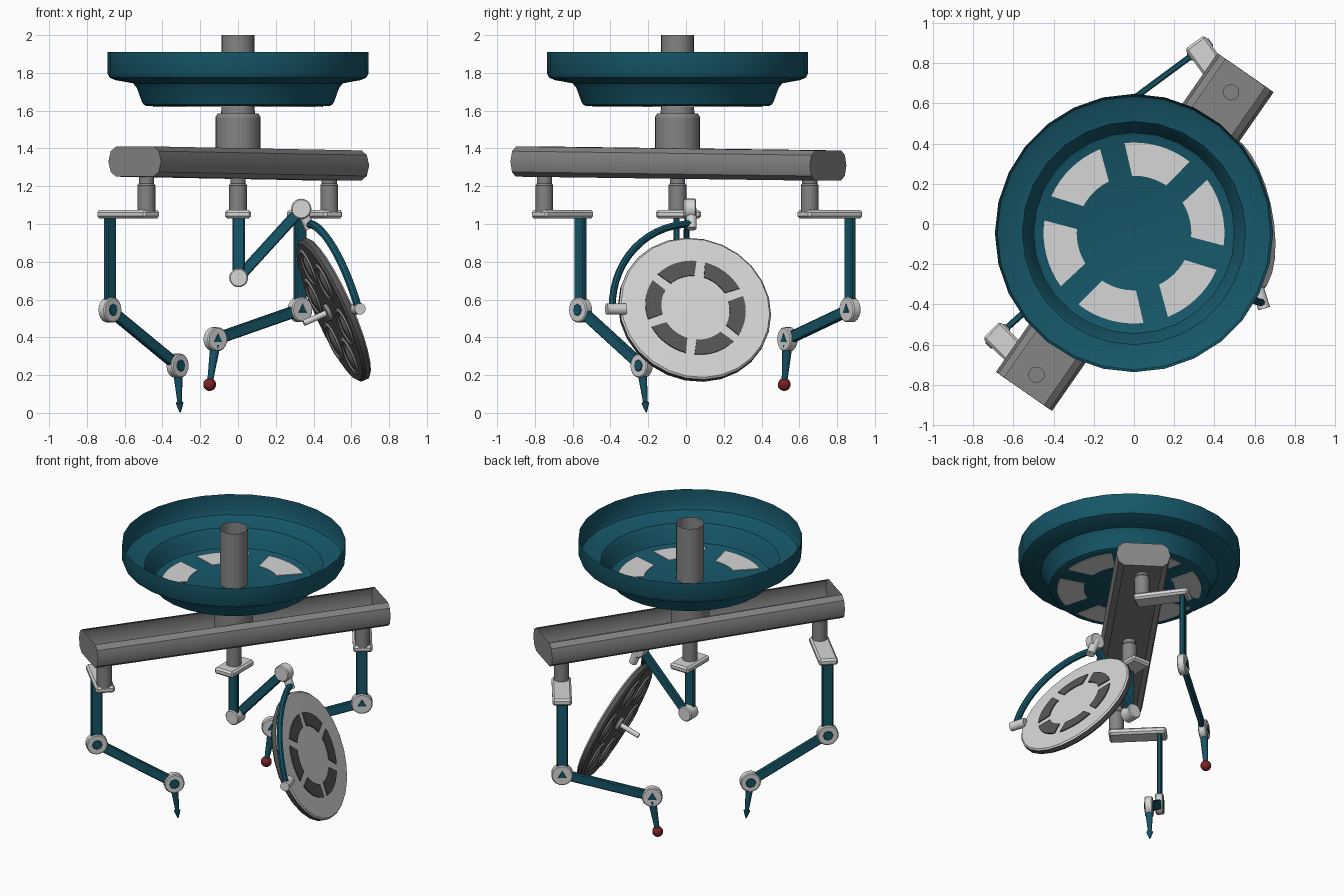
import bpy, bmesh, math
from mathutils import Vector as V, Matrix

if "Cube" in bpy.data.objects:
    bpy.data.objects.remove(bpy.data.objects["Cube"])

def mat(name, r, g, b):
    m = bpy.data.materials.new(name)
    m.diffuse_color = (r, g, b, 1)
    m.use_nodes = True
    m.node_tree.nodes["Principled BSDF"].inputs["Base Color"].default_value = m.diffuse_color
    return m

TEAL = mat("teal", 0.008, 0.095, 0.14)
LIGHT = mat("light grey", 0.66, 0.67, 0.66)
GREY = mat("mid grey", 0.23, 0.23, 0.23)
DARK = mat("dark grey", 0.09, 0.09, 0.09)
RED = mat("dark red", 0.20, 0.015, 0.02)

def finish(name, bm, m, mx=None):
    bmesh.ops.recalc_face_normals(bm, faces=bm.faces)
    me = bpy.data.meshes.new(name)
    bm.to_mesh(me)
    bm.free()
    me.materials.append(m)
    ob = bpy.data.objects.new(name, me)
    if mx:
        ob.matrix_world = mx
    bpy.context.collection.objects.link(ob)
    return ob

def frame(o, z, x=(0, 0, 1)):
    """Matrix at o with local z along z and local x near the hint."""
    z, x = V(z).normalized(), V(x)
    if abs(z.dot(x.normalized())) > 0.98:
        x = V((1, 0, 0))
    y = z.cross(x).normalized()
    x = y.cross(z)
    return Matrix.Translation(V(o)) @ Matrix((x, y, z)).transposed().to_4x4()

def lathe(name, prof, m, mx, n=24):
    """Spin (radius, z) points round local z; radius 0 closes the end."""
    bm = bmesh.new()
    rings = []
    for r, z in prof:
        k = 1 if r == 0 else n
        rings.append([bm.verts.new((r * math.cos(2 * math.pi * i / n),
                                    r * math.sin(2 * math.pi * i / n), z)) for i in range(k)])
    for a, b in zip(rings, rings[1:]):
        for i in range(n):
            j = (i + 1) % n
            q = [a[i % len(a)], a[j % len(a)], b[j % len(b)], b[i % len(b)]]
            bm.faces.new(list(dict.fromkeys(q)))
    return finish(name, bm, m, mx)

def rod(name, p, q, r0, r1, m, n=16):
    p, q = V(p), V(q)
    h = (q - p).length
    return lathe(name, [(0, 0), (r0, 0), (r1, h), (0, h)], m, frame(p, q - p), n)

def beam(name, p, q, width, thick, axis, m, bevel=0.006):
    """Bevelled box from p to q, its thickness along axis."""
    p, q = V(p), V(q)
    bm = bmesh.new()
    bmesh.ops.create_cube(bm, size=1)
    bmesh.ops.scale(bm, vec=(thick, width, (q - p).length), verts=bm.verts)
    bmesh.ops.bevel(bm, geom=bm.edges[:], offset=bevel, segments=1, affect='EDGES')
    return finish(name, bm, m, frame((p + q) / 2, q - p, axis))

def windows(name, r0, r1, start, half0, half1, m, mx):
    """Six thin ring-sector plates."""
    bm = bmesh.new()
    for k in range(6):
        c, cols = start + 60 * k, []
        for i in range(9):
            t = i / 4 - 1
            pts = []
            for r, h in ((r0, half0), (r1, half1)):
                a = math.radians(c + t * h)
                pts += [bm.verts.new((r * math.cos(a), r * math.sin(a), z)) for z in (-.0045, .0045)]
            cols.append([pts[0], pts[1], pts[3], pts[2]])
        for a, b in zip(cols, cols[1:]):
            for i in range(4):
                j = (i + 1) % 4
                bm.faces.new((a[i], a[j], b[j], b[i]))
        bm.faces.new(cols[0])
        bm.faces.new(cols[-1])
    return finish(name, bm, m, mx)

HUB = Matrix.Translation((0, -0.045, 0))

# ceiling bowl, its windows and the central pole
lathe("ceiling_bowl", [(.692, 1.91), (.692, 1.80), (.68, 1.775), (.65, 1.762), (.555, 1.745),
                       (.535, 1.72), (.51, 1.65), (.50, 1.632), (.485, 1.625), (0, 1.625)], TEAL, HUB, 28)
windows("bowl_windows", .285, .45, 14, 18, 22, LIGHT, HUB @ Matrix.Translation((0, 0, 1.625)))
lathe("ceiling_pole", [(.087, 2.0), (.087, 1.57)], GREY, HUB)
lathe("pole_socket", [(.087, 1.62), (.09, 1.585), (.107, 1.585), (.12, 1.565), (.12, 1.30), (0, 1.30)], GREY, HUB)

# open-topped cross beam
bm = bmesh.new()
prof = [(-.12, .08), (-.155, .055), (-.17, 0), (-.155, -.055), (-.12, -.08)]
prof += [(-x, z) for x, z in reversed(prof)]
ends = [[bm.verts.new((s * .965, y, z)) for y, z in prof] for s in (-1, 1)]
for i in range(len(prof) - 1):
    bm.faces.new((ends[0][i], ends[0][i + 1], ends[1][i + 1], ends[1][i]))
for e in ends:
    bm.faces.new(e)
finish("cross_beam", bm, GREY, Matrix.Translation((.004, -.04, 1.32)) @
       Matrix.Rotation(math.radians(55.2), 4, 'Z') @ Matrix.Rotation(.011, 4, 'Y'))

# three swivel stubs under the beam
STUBS = [("left", -.485, -.75), ("centre", 0, -.045), ("right", .483, .655)]
for n, x, y in STUBS:
    lathe(n + "_stub", [(0, 1.06), (.047, 1.06), (.047, 1.205), (.04, 1.215), (.04, 1.26), (0, 1.26)],
          GREY, Matrix.Translation((x, y, 0)))

def disc(name, c, axis, r, t, m=LIGHT, n=20):
    c, a = V(c), V(axis).normalized() * t / 2
    h, b = t, .006
    return lathe(name, [(0, 0), (r - b, 0), (r, b), (r, h - b), (r - b, h), (0, h)], m, frame(c - a, a), n)

# two tool arms: swivel plate, upper arm, elbow, forearm, wrist
def tool_arm(n, stub, j1, j2, sides):
    j1, j2 = V(j1), V(j2)
    top = V((j1.x, j1.y, 1.052))
    s = V((*stub, 1.052))
    ax = (top - s).normalized()
    beam(n + "_swivel_plate", s - ax * .045, top + ax * .045, .12, .044, (0, 0, 1), LIGHT, .012)
    beam(n + "_upper_arm", top, j1, .07, .03, ax, TEAL)
    beam(n + "_forearm", j1, j2, .062, .03, ax, TEAL)
    for lab, j, r in (("elbow", j1, .067), ("wrist", j2, .064)):
        disc(n + "_" + lab, j, ax, r, .05)
        disc(n + "_" + lab + "_badge", j, ax, .034, .058, TEAL, sides)

tool_arm("left", (-.485, -.75), (-.678, -.558, .545), (-.32, -.235, .25), 8)
tool_arm("right", (.483, .655), (.328, .868, .547), (-.12, .537, .39), 3)

# left arm's needle
tip, w = V((-.306, -.21, 0)), V((-.32, -.235, .25))
d = (w - tip).normalized()
lathe("needle", [(0, 0), (.006, .01), (.018, .045), (.02, .055), (.012, .06), (.024, .20), (0, .20)],
      TEAL, frame(tip, d), 12)

# right arm's probe with a ball tip
rod("probe", (-.12, .537, .36), (-.15, .52, .15), .027, .014, TEAL, 12)
lathe("probe_ball", [(.034 * math.sin(math.pi * i / 10) if 0 < i < 10 else 0,
                      -.034 * math.cos(math.pi * i / 10)) for i in range(11)],
      RED, Matrix.Translation((-.15, .52, .15)), 16)

# centre arm carrying the lamp
Y = (0, 1, 0)
beam("centre_swivel_plate", (0, -.16, 1.052), (0, .08, 1.052), .14, .044, (0, 0, 1), LIGHT, .012)
beam("centre_upper_arm", (.003, -.05, 1.052), (.003, -.05, .715), .066, .03, Y, TEAL)
disc("centre_elbow", (.003, -.03, .715), Y, .05, .085)
beam("centre_forearm", (.003, -.01, .715), (.335, .01, 1.08), .058, .03, Y, TEAL)
disc("lamp_pivot", (.335, .02, 1.08), Y, .054, .065)
rod("lamp_hanger", (.337, .027, 1.08), (.38, .03, .975), .03, .026, LIGHT)

# curved yoke: a quarter turn round the lamp
C, N = V((.505, .045, .545)), V((.9, .19, .40)).normalized()
A, B = V((.133, -.435, .005)), V((-.13, -.015, .455))
bm = bmesh.new()
rings = []
for i in range(15):
    t = math.pi / 2 * i / 14
    e = A * math.cos(t) + B * math.sin(t)
    u = e.normalized()
    rings.append([bm.verts.new(C + e + u * (.019 * math.cos(k * math.pi / 4)) +
                               N * (.021 * math.sin(k * math.pi / 4))) for k in range(8)])
for a, b in zip(rings, rings[1:]):
    for k in range(8):
        bm.faces.new((a[k], a[k - 1], b[k - 1], b[k]))
bm.faces.new(rings[0])
bm.faces.new(rings[-1])
finish("lamp_yoke", bm, TEAL)
rod("yoke_pin", C + A * .84, C + A * 1.07, .03, .03, LIGHT)

# lamp head: dark housing, light back cover with dark vents
LAMP = frame(C, N, (0, 1, 0))
lathe("lamp_housing", [(0, -.025), (.395, -.025), (.41, -.012), (.41, .015), (.40, .022), (0, .022)], DARK, LAMP, 26)
lathe("lamp_back_cover", [(.408, .016), (.40, .025), (0, .028)], LIGHT, LAMP, 26)
windows("lamp_vents", .185, .27, -6, 22, 25, DARK, LAMP @ Matrix.Translation((0, 0, .0285)))

# six lens rings and the grip on the lamp's lit side
for k in range(6):
    a = math.radians(24 + 60 * k)
    at = LAMP @ Matrix.Translation((.26 * math.cos(a), .26 * math.sin(a), -.025)) @ Matrix.Rotation(math.pi, 4, 'X')
    lathe("lens_ring_%d" % (k + 1), [(.108, 0), (.104, .010), (.088, .010), (.080, .002)], GREY, at, 20)
    lathe("lens_%d" % (k + 1), [(.062, 0), (.045, .006), (0, .010)], GREY, at, 20)
rod("lamp_grip_base", C - N * .02, C - N * .045, .05, .045, GREY)
rod("lamp_grip", C - N * .03, C - N * .175, .016, .016, LIGHT, 12)

# smooth round parts, keep hard edges
for ob in bpy.data.objects:
    ob.select_set(ob.type == 'MESH')
bpy.context.view_layer.objects.active = bpy.data.objects["ceiling_bowl"]
bpy.ops.object.shade_smooth_by_angle(angle=math.radians(32))
